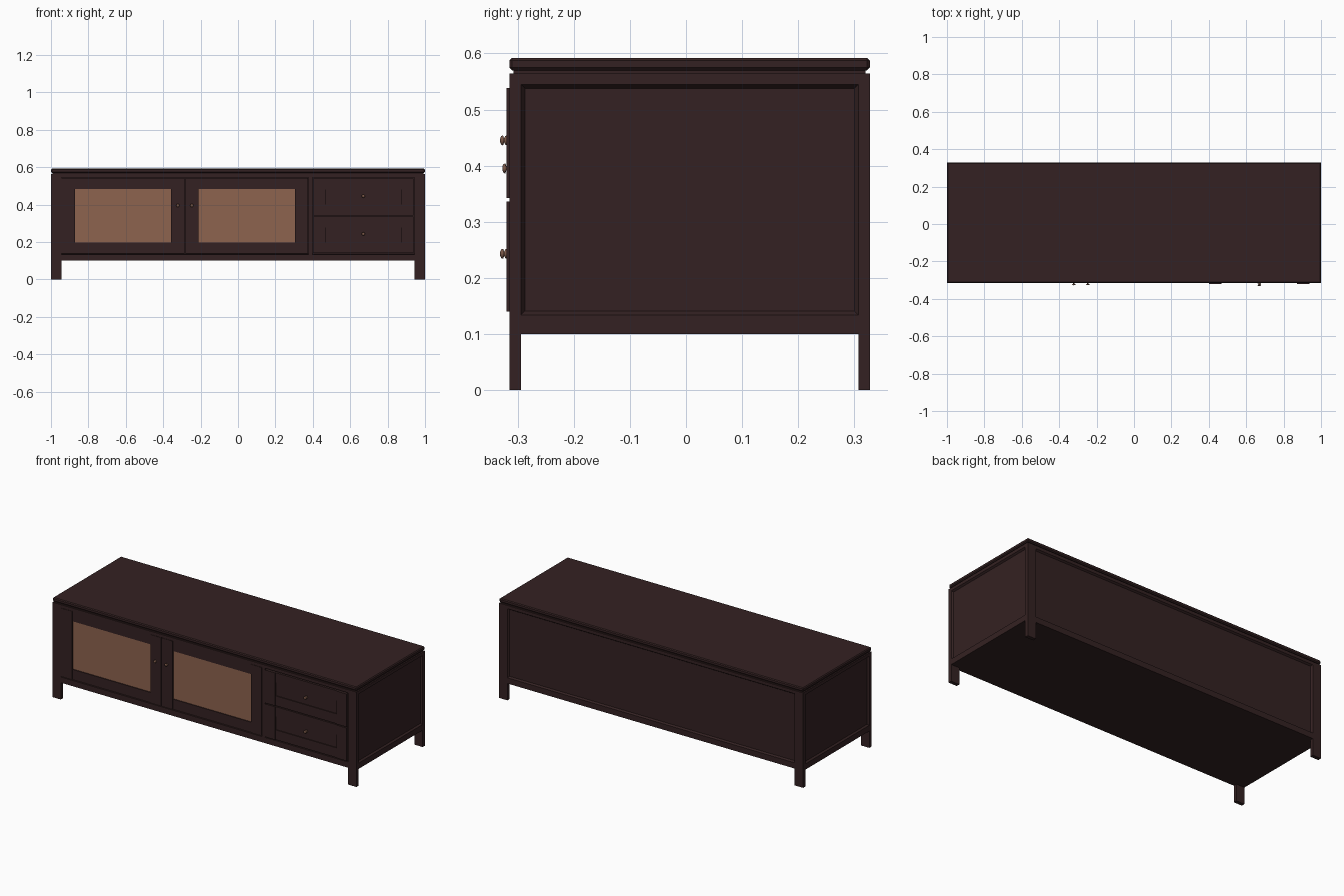
import bpy
import bmesh
from mathutils import Vector, Matrix

old = bpy.data.objects.get("Cube")
if old:
    bpy.data.objects.remove(old, do_unlink=True)


def material(name, rgb):
    m = bpy.data.materials.new(name)
    m.use_nodes = True
    m.diffuse_color = (*rgb, 1)
    m.node_tree.nodes["Principled BSDF"].inputs["Base Color"].default_value = (*rgb, 1)
    return m


WOOD = material("dark wood", (0.034, 0.0155, 0.0160))
GLASS = material("bronze glass", (0.27, 0.125, 0.078))
METAL = material("knob bronze", (0.20, 0.10, 0.065))

FRONT, BACK = -0.315, 0.328
MID = (FRONT + BACK) / 2
BASE, BODY_TOP, TOP = 0.10, 0.564, 0.592


def finish(bm, name, mat):
    mesh = bpy.data.meshes.new(name)
    bm.to_mesh(mesh)
    bm.free()
    mesh.materials.append(mat)
    ob = bpy.data.objects.new(name, mesh)
    bpy.context.collection.objects.link(ob)
    return ob


def box_mesh(x, y, z):
    bm = bmesh.new()
    bmesh.ops.create_cube(bm, size=1)
    for v in bm.verts:
        v.co = [(a + b) / 2 + c * (b - a) for c, (a, b) in zip(v.co, (x, y, z))]
    return bm


def box(name, x, y, z, mat=WOOD, bevel=0):
    bm = box_mesh(x, y, z)
    if bevel:
        bmesh.ops.bevel(bm, geom=bm.edges[:], offset=bevel, segments=1, affect='EDGES')
    return finish(bm, name, mat)


def recess(bm, normal, side, bottom, top, slope, depth):
    """Sink a panel with sloped edges into the face looking along normal."""
    bm.normal_update()
    face = next(f for f in bm.faces if f.normal.dot(Vector(normal)) > 0.99)
    axis = 1 if normal[0] else 0
    centre = face.calc_center_median()
    bmesh.ops.inset_individual(bm, faces=[face], thickness=0.005)
    half = (BACK - FRONT) / 2 if axis == 1 else 1
    for v in face.verts:
        v.co[axis] = centre[axis] + (half - side) * (1 if v.co[axis] > centre[axis] else -1)
        v.co.z = BODY_TOP - top if v.co.z > centre.z else BASE + bottom
    bmesh.ops.inset_individual(bm, faces=[face], thickness=slope, depth=-depth)


# Carcass with a sunken panel on each side and an opening for the fronts
bm = box_mesh((-1, 1), (FRONT, BACK), (BASE, BODY_TOP))
for nx in (-1, 1):
    recess(bm, (nx, 0, 0), 0.021, 0.034, 0.019, 0.010, 0.010)
recess(bm, (0, 1, 0), 0.055, 0.034, 0.019, 0.010, 0.010)
recess(bm, (0, -1, 0), 0.055, 0.034, 0.019, 0.0005, 0.018)
finish(bm, "carcass", WOOD)

# Feet
for side, sx in (("right", -1), ("left", 1)):
    xs = sorted((sx, sx * 0.945))
    box(f"front_{side}_foot", xs, (FRONT, FRONT + 0.021), (0, BASE))
    box(f"back_{side}_foot", xs, (BACK - 0.021, BACK), (0, BASE))

# Table top above a shadow groove
box("top_groove", (-0.992, 0.992), (FRONT + 0.008, BACK - 0.008), (BODY_TOP, 0.575))
box("table_top", (-1, 1), (FRONT, BACK), (0.570, TOP), bevel=0.005)


def knob(name, x, z, base):
    """Turned knob: flange, thin neck and rounded head."""
    profile = [(0, 0), (0.007, 0), (0.007, 0.002), (0.003, 0.003), (0.003, 0.006),
               (0.009, 0.008), (0.008, 0.011), (0.004, 0.013), (0, 0.0135)]
    bm = bmesh.new()
    verts = [bm.verts.new((r, 0, h)) for r, h in profile]
    edges = [bm.edges.new(pair) for pair in zip(verts, verts[1:])]
    bmesh.ops.spin(bm, geom=verts + edges, cent=(0, 0, 0), axis=(0, 0, 1),
                   angle=6.283185, steps=16)
    bmesh.ops.remove_doubles(bm, verts=bm.verts[:], dist=0.0001)
    bmesh.ops.recalc_face_normals(bm, faces=bm.faces[:])
    for f in bm.faces:
        f.smooth = True
    bm.transform(Matrix.Translation((x, base, z)) @ Matrix.Rotation(1.570796, 4, 'X'))
    finish(bm, name, METAL)


def panel_front(name, x, z, stile, rail, y, mat, panel_y):
    """Stiles, set back rails and a centre panel."""
    (x0, x1), (z0, z1) = x, z
    back = FRONT + 0.018
    box(f"{name}_right_stile", (x0, x0 + stile), (y, back), z)
    box(f"{name}_left_stile", (x1 - stile, x1), (y, back), z)
    inner = (x0 + stile, x1 - stile)
    box(f"{name}_bottom_rail", inner, (y + 0.004, back), (z0, z0 + rail))
    box(f"{name}_top_rail", inner, (y + 0.004, back), (z1 - rail, z1))
    box(f"{name}_panel", inner, (panel_y, back), (z0 + rail, z1 - rail), mat)


# Glazed doors
for name, x0, knob_x in (("right_door", -0.943, -0.322), ("middle_door", -0.282, -0.247)):
    panel_front(name, (x0, x0 + 0.657), (0.137, 0.543), 0.071, 0.060,
                FRONT + 0.001, GLASS, FRONT + 0.010)
    knob(f"{name}_knob", knob_x, 0.395, FRONT + 0.001)

# Divider between doors and drawers
box("divider", (0.378, 0.398), (FRONT, FRONT + 0.018), (0.134, 0.545))

# Drawers
for name, z0 in (("lower_drawer", 0.140), ("upper_drawer", 0.342)):
    panel_front(name, (0.402, 0.938), (z0, z0 + 0.196), 0.067, 0.058,
                FRONT - 0.005, WOOD, FRONT + 0.004)
    knob(f"{name}_knob", 0.67, z0 + 0.103, FRONT + 0.004)
    box(f"{name}_knob_base", (0.665, 0.675), (FRONT - 0.006, FRONT + 0.005),
        (z0 + 0.098, z0 + 0.108), METAL)
    knob(f"{name}_knob_head", 0.67, z0 + 0.103, FRONT - 0.003)
